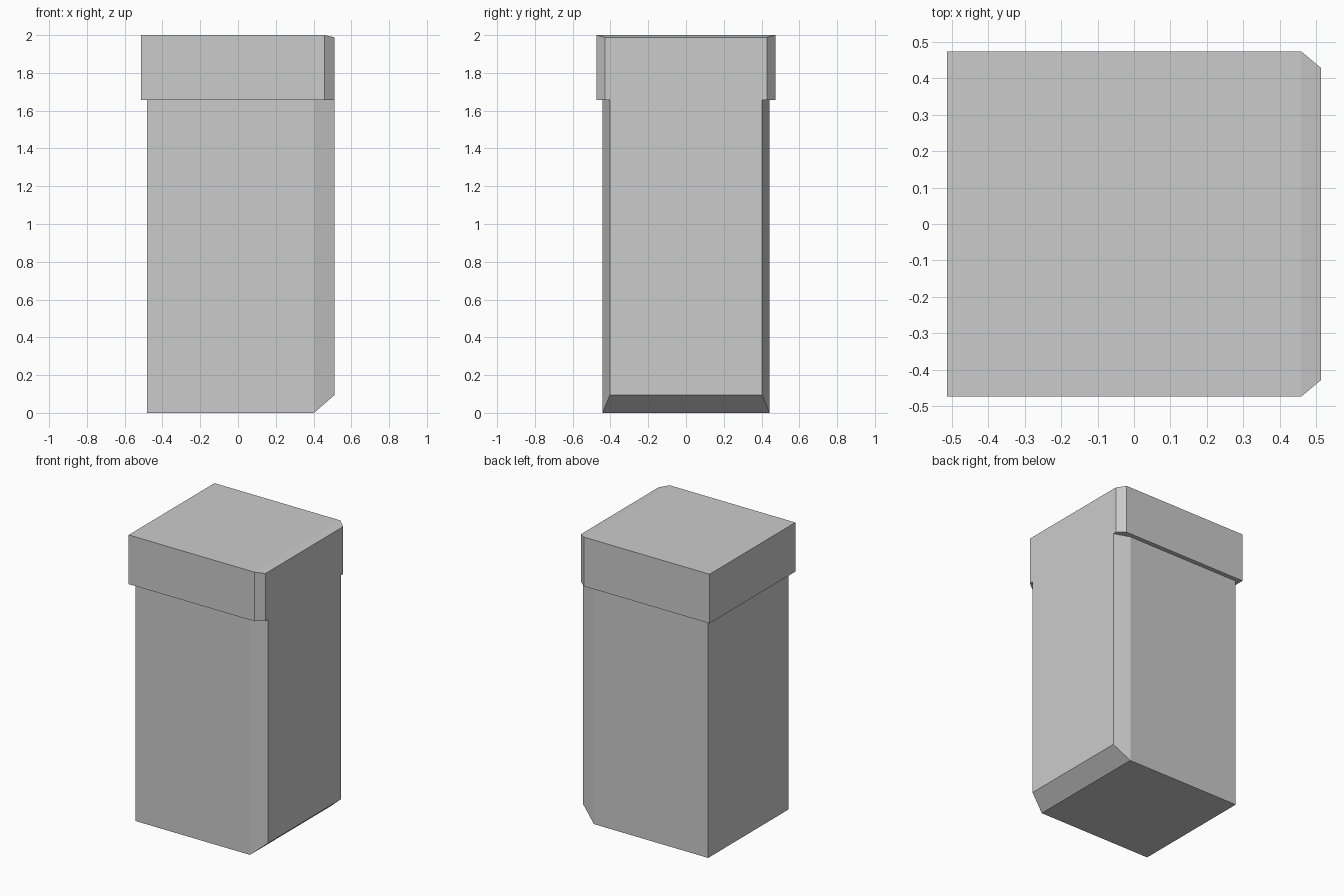
import bpy
import bmesh

if "Cube" in bpy.data.objects:
    bpy.data.objects.remove(bpy.data.objects["Cube"])

X_FACE = 0.512   # shared flush plane on the +x side
Z_STEP = 1.657   # height where the wider cap begins

bm = bmesh.new()


def ring(back, shoulder, half, half_front, z, z_front):
    """Open six-point outline; the last/first pairs lie on the flush +x face."""
    pts = [(X_FACE, -half_front, z_front), (shoulder, -half, z), (back, -half, z),
           (back, half, z), (shoulder, half, z), (X_FACE, half_front, z_front)]
    return [bm.verts.new(p) for p in pts]


# Body with chamfered front corners and bottom edge, then the wider cap
body_low = ring(-0.481, 0.402, 0.442, 0.403, 0, 0.095)
body_top = ring(-0.481, 0.402, 0.442, 0.403, Z_STEP, Z_STEP)
cap_low = ring(-0.513, 0.458, 0.473, 0.428, Z_STEP, Z_STEP)
cap_top = ring(-0.513, 0.458, 0.473, 0.428, 2, 1.988)

# Walls and the overhang beneath the cap
rings = [body_low, body_top, cap_low, cap_top]
for a, b in zip(rings, rings[1:]):
    for i in range(5):
        bm.faces.new((a[i], a[i + 1], b[i + 1], b[i]))

# Bottom and top, each with its sloped edge
for r in (body_low, cap_top):
    bm.faces.new(r[1:5])
    bm.faces.new((r[0], r[1], r[4], r[5]))

# Single T-shaped flush face
bm.faces.new([r[0] for r in rings] + [r[5] for r in reversed(rings)])

bmesh.ops.recalc_face_normals(bm, faces=bm.faces)
mesh = bpy.data.meshes.new("capped_pillar")
bm.to_mesh(mesh)
bm.free()
pillar = bpy.data.objects.new("capped_pillar", mesh)
bpy.context.collection.objects.link(pillar)
